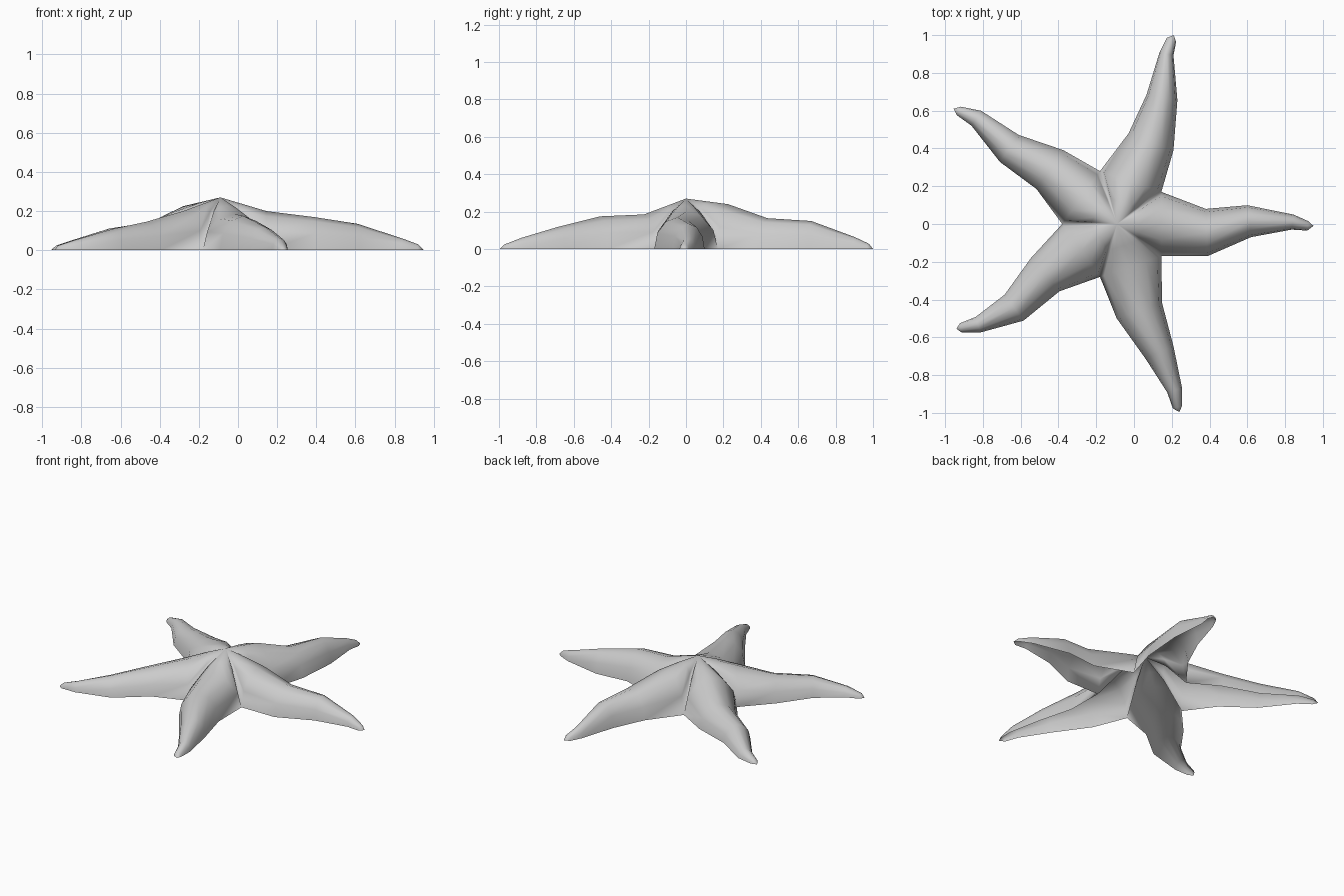
import bpy
import bmesh
from math import sin, cos, pi
from mathutils import Vector

if "Cube" in bpy.data.objects:
    bpy.data.objects.remove(bpy.data.objects["Cube"], do_unlink=True)

STEPS = 6                      # facets across each arm
APEX = Vector((-0.09, 0, 0.27))
VALLEYS = [(0.145, -0.17), (0.145, 0.17), (-0.18, 0.28), (-0.38, 0), (-0.18, -0.28)]

# Each arm: ridge height at its root, then spine rings of x, y, half width, height, then tip
ARMS = [
    (0.20, [(0.385, -0.045, 0.125, 0.17), (0.61, 0.015, 0.085, 0.135),
            (0.84, 0.01, 0.04, 0.06), (0.92, -0.01, 0.025, 0.03)], (0.95, -0.01)),
    (0.24, [(0.09, 0.435, 0.127, 0.165), (0.148, 0.67, 0.083, 0.15),
            (0.172, 0.9, 0.038, 0.065), (0.198, 0.975, 0.027, 0.03)], (0.21, 1.0)),
    (0.225, [(-0.445, 0.288, 0.125, 0.145), (-0.66, 0.4, 0.087, 0.11),
             (-0.835, 0.56, 0.047, 0.055), (-0.927, 0.598, 0.025, 0.025)], (-0.955, 0.61)),
    (0.20, [(-0.47, -0.268, 0.116, 0.145), (-0.635, -0.443, 0.085, 0.11),
            (-0.825, -0.533, 0.043, 0.055), (-0.917, -0.55, 0.025, 0.025)], (-0.94, -0.555)),
    (0.185, [(0.028, -0.458, 0.127, 0.175), (0.135, -0.68, 0.081, 0.12),
             (0.215, -0.88, 0.041, 0.06), (0.23, -0.97, 0.025, 0.025)], (0.24, -0.995)),
]

bm = bmesh.new()


def arch(right, left, height):
    """Row of vertices arching from one rim vertex to the other."""
    middle, half = (right.co + left.co) / 2, (right.co - left.co) / 2
    rise = height - middle.z
    row = [right]
    for i in range(1, STEPS):
        a = pi * i / STEPS
        row.append(bm.verts.new(middle + half * cos(a) + Vector((0, 0, rise * sin(a)))))
    return row + [left]


def bridge(a, b):
    for i in range(STEPS):
        bm.faces.new((a[i], b[i], b[i + 1], a[i + 1]))


# Central peak and the creases between neighbouring arms
peak = bm.verts.new(APEX)
rim = [bm.verts.new((x, y, 0)) for x, y in VALLEYS]
crease = []
for v in rim:
    p = APEX.lerp(v.co, 0.5)
    crease.append(bm.verts.new((p.x, p.y, 0.165)))

# Open-bottomed arms
for n, (root_height, spine, tip) in enumerate(ARMS):
    m = (n + 1) % len(ARMS)
    inner = arch(crease[n], crease[m], (APEX.z + root_height) / 2)
    for i in range(STEPS):
        bm.faces.new((peak, inner[i], inner[i + 1]))
    row = arch(rim[n], rim[m], root_height)
    bridge(inner, row)

    root = (rim[n].co + rim[m].co) / 2
    path = [root] + [Vector((x, y, 0)) for x, y, w, h in spine] + [Vector((*tip, 0))]
    for k, (x, y, width, height) in enumerate(spine, 1):
        along = (path[k + 1] - path[k]).normalized() + (path[k] - path[k - 1]).normalized()
        side = along.normalized().cross(Vector((0, 0, 1))) * width
        ring = arch(bm.verts.new(path[k] + side), bm.verts.new(path[k] - side), height)
        bridge(row, ring)
        row = ring
    end = bm.verts.new(path[-1])
    for i in range(STEPS):
        bm.faces.new((row[i], end, row[i + 1]))

bm.normal_update()
mesh = bpy.data.meshes.new("starfish_body")
bm.to_mesh(mesh)
bm.free()
body = bpy.data.objects.new("starfish_body", mesh)
bpy.context.collection.objects.link(body)

# Plain grey skin
skin = bpy.data.materials.new("light_grey")
skin.use_nodes = True
colour = (0.6, 0.6, 0.6, 1)
skin.diffuse_color = colour
skin.node_tree.nodes["Principled BSDF"].inputs["Base Color"].default_value = colour
mesh.materials.append(skin)

mesh.shade_smooth()
